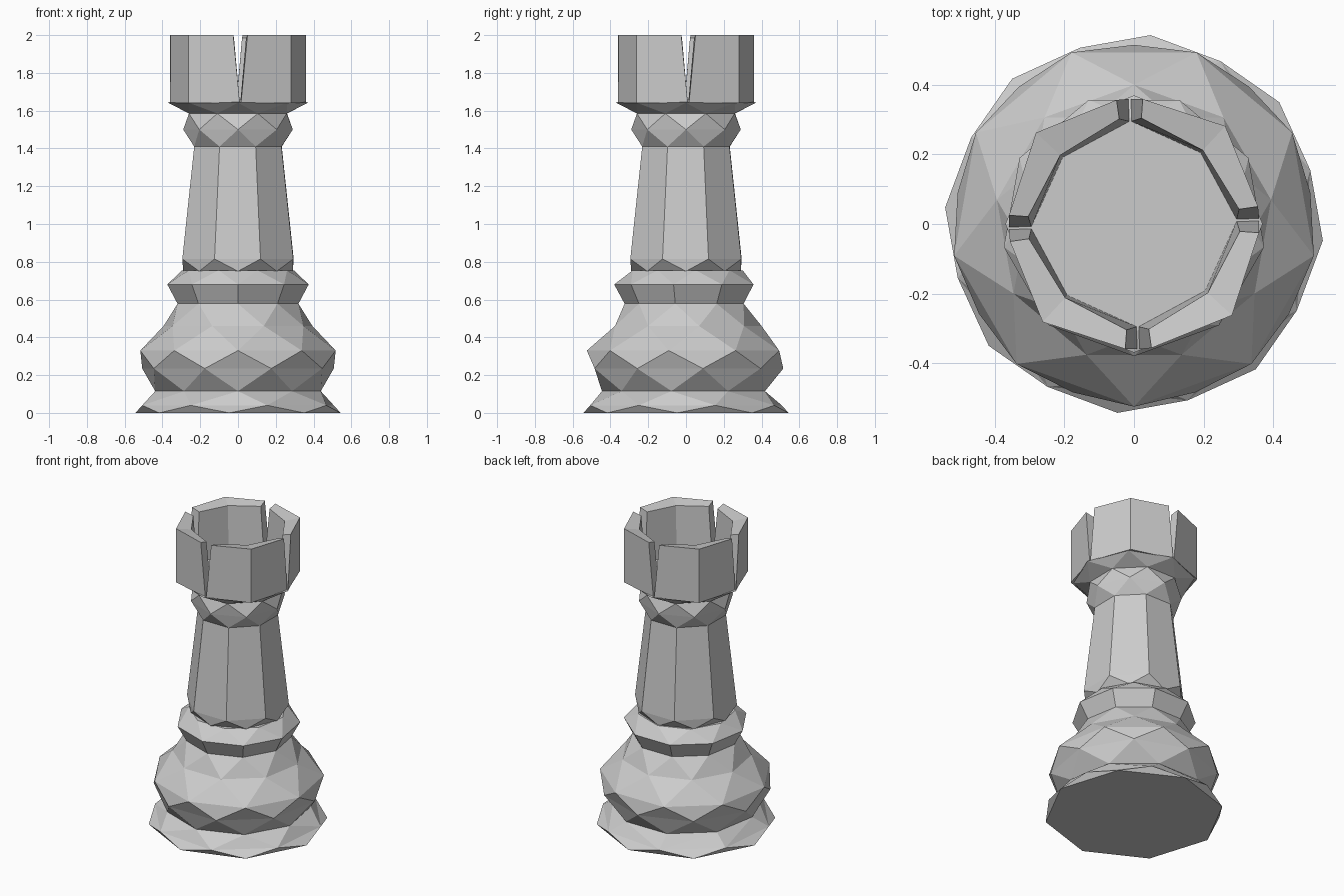
import bpy, bmesh
from math import sin, cos, radians

if "Cube" in bpy.data.objects:
    bpy.data.objects.remove(bpy.data.objects["Cube"])


def polar(r, deg, z):
    return (r * cos(radians(deg)), r * sin(radians(deg)), z)


def finish(name, bm):
    bmesh.ops.recalc_face_normals(bm, faces=bm.faces)
    me = bpy.data.meshes.new(name)
    bm.to_mesh(me)
    bm.free()
    ob = bpy.data.objects.new(name, me)
    bpy.context.collection.objects.link(ob)
    return ob


def stitch(bm, a, b, pa, pb):
    """Join two rings of any side count with triangles."""
    na, nb = len(a), len(b)
    i = j = 0
    while i < na or j < nb:
        next_a = pa + (i + 1) * 360 / na
        next_b = pb + (j + 1) * 360 / nb
        if j >= nb or (i < na and next_a <= next_b):
            bm.faces.new((a[i % na], a[(i + 1) % na], b[j % nb]))
            i += 1
        else:
            bm.faces.new((a[i % na], b[(j + 1) % nb], b[j % nb]))
            j += 1


def faceted_lathe(name, rings):
    """rings: (sides, radius, z, phase in degrees), capped at both ends."""
    bm = bmesh.new()
    loops = [[bm.verts.new(polar(r, p + k * 360 / n, z)) for k in range(n)]
             for n, r, z, p in rings]
    for k in range(len(rings) - 1):
        stitch(bm, loops[k], loops[k + 1], rings[k][3], rings[k + 1][3])
    bm.faces.new(loops[0])
    bm.faces.new(loops[-1])
    return finish(name, bm)


def merlon(name, start):
    """Quarter of the crown wall; its ends lean back so the gaps form a V."""
    bm = bmesh.new()
    sections = []
    for low, high, ro, ri in ((0.5, 6, .36, .305), (45, 45, .385, .29), (89.5, 84, .36, .305)):
        sections.append([bm.verts.new(polar(r, start + a, z)) for r, a, z in (
            (ro, low, 1.64), (ro, high, 2.0), (ri, high, 1.985), (ri - .01, low, 1.65))])
    for s, t in zip(sections, sections[1:]):
        for k in range(4):
            bm.faces.new((s[k], s[(k + 1) % 4], t[(k + 1) % 4], t[k]))
    bm.faces.new(sections[0])
    bm.faces.new(sections[-1])
    return finish(name, bm)


# Foot, bulging base and collar
faceted_lathe("base", [
    (8, .545, 0, 40), (8, .53, .04, 17), (9, .445, .115, 30),
    (9, .515, .235, 10), (9, .525, .33, 30), (9, .40, .46, 10),
    (9, .325, .578, 30), (9, .38, .68, 30), (9, .30, .755, 10)])

# Tapering shaft with a flared neck and the crown floor
faceted_lathe("shaft", [
    (8, .29, .75, 0), (8, .318, .815, 22), (8, .25, 1.41, 22),
    (8, .29, 1.50, 0), (8, .28, 1.585, 22), (8, .37, 1.642, 0),
    (8, .31, 1.66, 0)])

# Four crown wall blocks
for q in range(4):
    merlon(f"crown_block_{q + 1}", q * 90 + 2)
